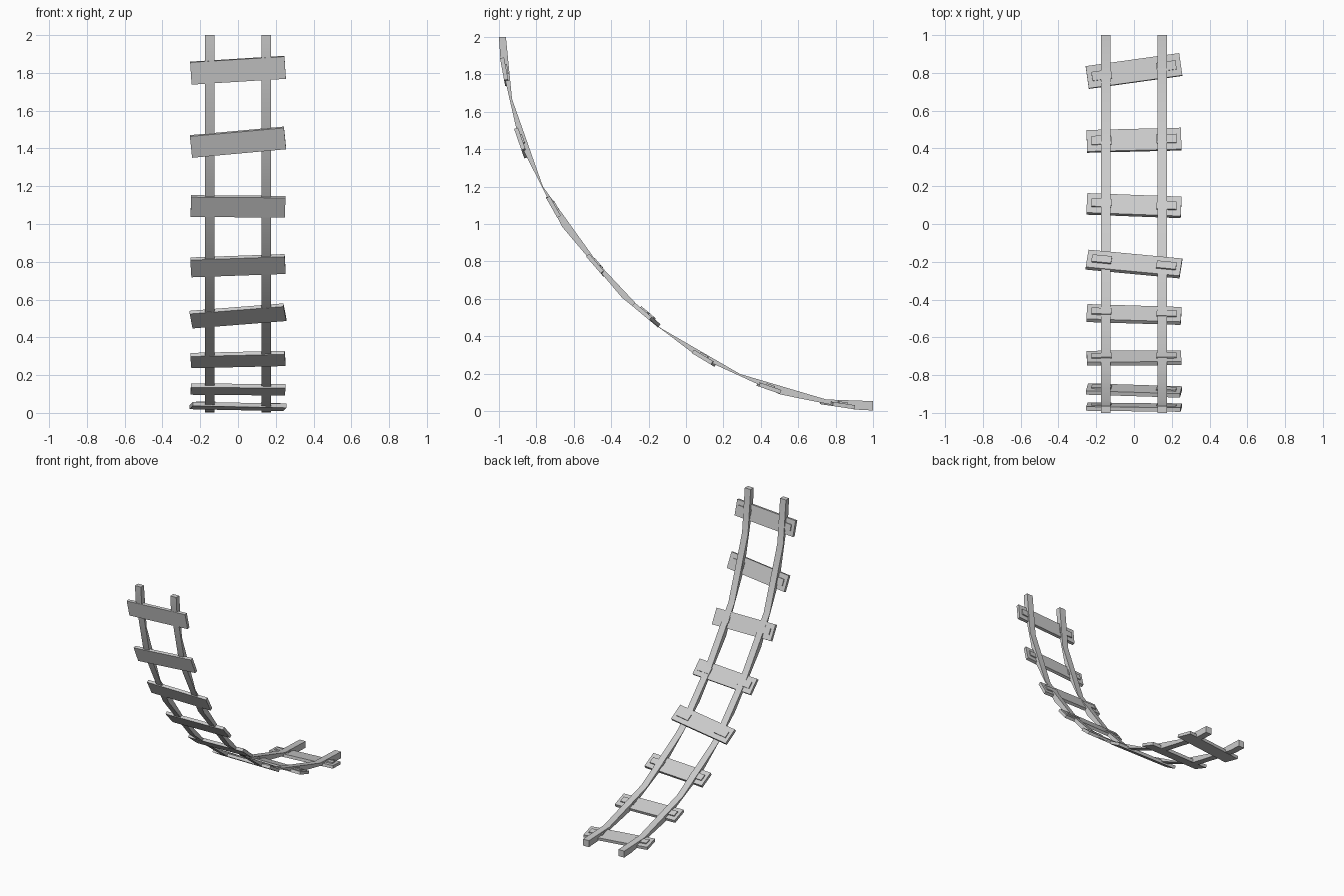
import bpy, bmesh, math
from mathutils import Vector, Matrix

if "Cube" in bpy.data.objects:
    bpy.data.objects.remove(bpy.data.objects["Cube"])

# Side profile of a rail (y, z): staggered bends on the inner and outer faces
INNER = [(1, .053), (.749, .062), (.289, .198), (-.155, .455),
         (-.476, .797), (-.765, 1.2), (-.93, 1.668), (-.963, 2)]
OUTER = [(1, .003), (.904, .008), (.503, .089), (.06, .292),
         (-.342, .606), (-.663, .986), (-.89, 1.435), (-.992, 1.88), (-1, 2)]
RAIL_X, RAIL_W = .15, .05

# Sleepers: centre y, centre z, skew in degrees
SLEEPERS = [(.81, .033, -8), (.44, .115, -1.5), (.095, .28, 2.5), (-.215, .51, 7),
            (-.49, .77, 2.7), (-.715, 1.09, -.5), (-.87, 1.44, 5.5), (-.967, 1.815, 3.6)]


def finish(bm, name):
    bmesh.ops.recalc_face_normals(bm, faces=bm.faces)
    me = bpy.data.meshes.new(name)
    bm.to_mesh(me)
    bm.free()
    ob = bpy.data.objects.new(name, me)
    bpy.context.collection.objects.link(ob)
    return ob


def box(bm, centre, size, mat):
    m = mat @ Matrix.Translation(centre) @ Matrix.Diagonal((*size, 1))
    bmesh.ops.create_cube(bm, size=1, matrix=m)


def rail(name, x):
    bm = bmesh.new()
    face = bm.faces.new([bm.verts.new((x - RAIL_W / 2, y, z))
                         for y, z in INNER + OUTER[::-1]])
    ext = bmesh.ops.extrude_face_region(bm, geom=[face], use_keep_orig=True)
    moved = [g for g in ext["geom"] if isinstance(g, bmesh.types.BMVert)]
    bmesh.ops.translate(bm, verts=moved, vec=(RAIL_W, 0, 0))
    ob = finish(bm, name)
    bpy.ops.object.select_all(action='DESELECT')
    bpy.context.view_layer.objects.active = ob
    ob.select_set(True)
    bpy.ops.object.shade_smooth_by_angle(angle=math.radians(30))


def snap_to_outer(p):
    # nearest point on the outer face of the rail
    best = None
    for a, b in zip(OUTER, OUTER[1:]):
        a, b = Vector(a), Vector(b)
        d = b - a
        q = a + d * max(0, min(1, (p - a).dot(d) / d.dot(d)))
        if best is None or (q - p).length < (best - p).length:
            best = q
    return best


# Rails
rail("left_rail", -RAIL_X)
rail("right_rail", RAIL_X)

# Sleepers with a raised plate at each end
count = len(SLEEPERS)
for i, (y, z, skew) in enumerate(SLEEPERS):
    lo, hi = SLEEPERS[max(i - 1, 0)], SLEEPERS[min(i + 1, count - 1)]
    pitch = math.atan2(hi[1] - lo[1], lo[0] - hi[0])
    if i == 0:
        pitch -= math.radians(4)
    if i == count - 1:
        pitch += math.radians(4)
    base = snap_to_outer(Vector((y, z)))
    mat = (Matrix.Translation((0, base.x, base.y))
           @ Matrix.Rotation(-pitch, 4, 'X')
           @ Matrix.Rotation(-math.radians(skew), 4, 'Z'))
    bm = bmesh.new()
    box(bm, (0, 0, .007), (.5, .12, .022), mat)
    for s in (-1, 1):
        box(bm, (s * .1725, 0, .02), (.105, .048, .012), mat)
    finish(bm, f"sleeper_{i + 1}")
